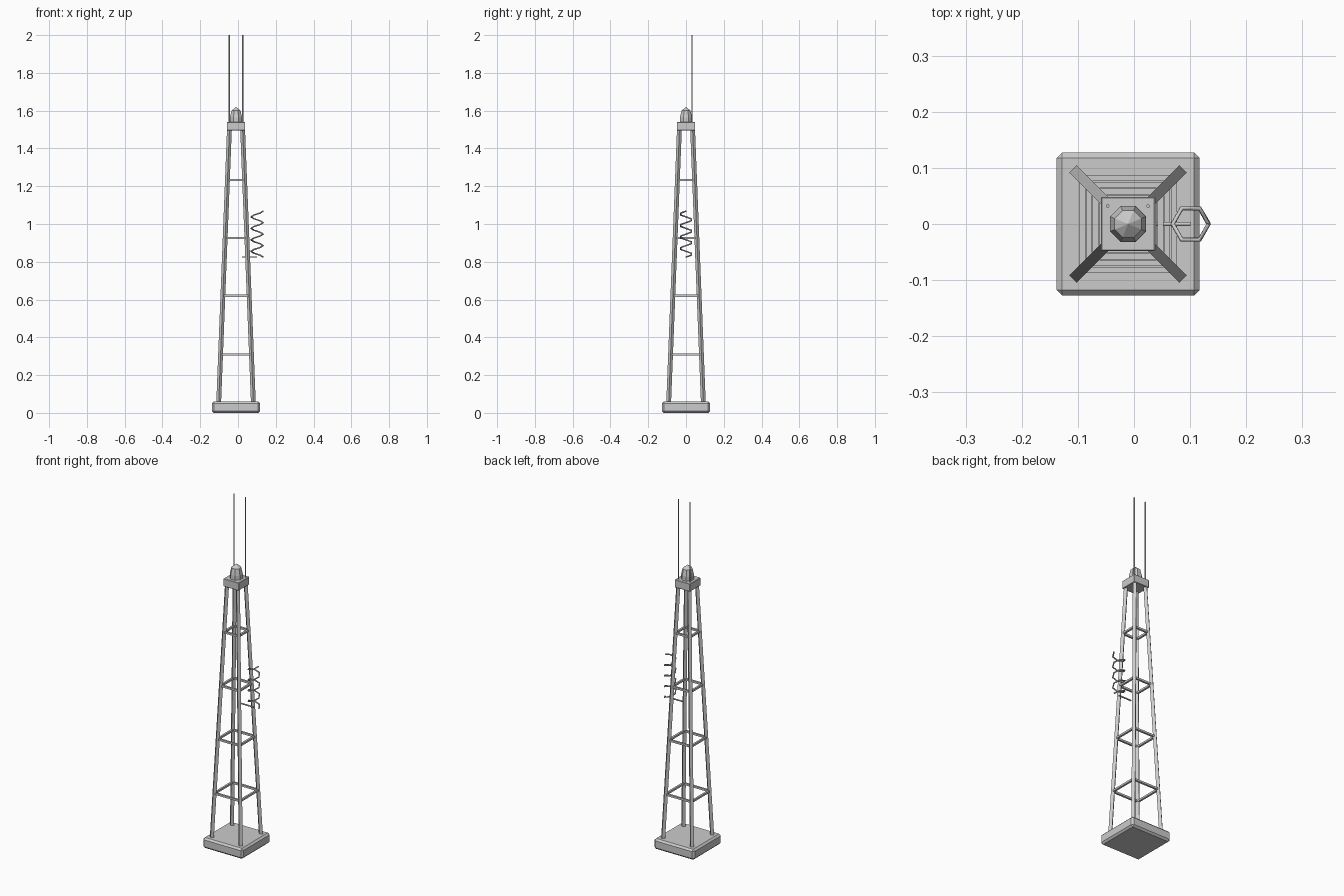
import bpy, bmesh, math
from mathutils import Vector

if "Cube" in bpy.data.objects:
    bpy.data.objects.remove(bpy.data.objects["Cube"])

CX = -0.0105  # tower axis in x


def finish(name, bm):
    bmesh.ops.recalc_face_normals(bm, faces=bm.faces)
    me = bpy.data.meshes.new(name)
    bm.to_mesh(me)
    bm.free()
    ob = bpy.data.objects.new(name, me)
    bpy.context.collection.objects.link(ob)
    return ob


def block(name, size, centre, bevel=0):
    bm = bmesh.new()
    bmesh.ops.create_cube(bm, size=1)
    bmesh.ops.scale(bm, vec=size, verts=bm.verts)
    bmesh.ops.translate(bm, vec=centre, verts=bm.verts)
    if bevel:
        bmesh.ops.bevel(bm, geom=bm.edges[:], offset=bevel, segments=1, affect='EDGES')
    return finish(name, bm)


def loft(name, rings, sides, phase=0.0):
    """Stack of horizontal n-gons, each ring = (x, y, z, radius)."""
    bm = bmesh.new()
    loops = []
    for x, y, z, r in rings:
        loops.append([bm.verts.new((x + r * math.cos(phase + i * math.tau / sides),
                                    y + r * math.sin(phase + i * math.tau / sides), z))
                      for i in range(sides)])
    for a, b in zip(loops, loops[1:]):
        for i in range(sides):
            j = (i + 1) % sides
            bm.faces.new((a[i], a[j], b[j], b[i]))
    bm.faces.new(loops[0])
    bm.faces.new(loops[-1])
    bmesh.ops.remove_doubles(bm, verts=bm.verts, dist=1e-5)
    return finish(name, bm)


def tube(name, points, radius):
    cu = bpy.data.curves.new(name, 'CURVE')
    cu.dimensions = '3D'
    cu.bevel_depth = radius
    cu.bevel_resolution = 1
    cu.use_fill_caps = True
    sp = cu.splines.new('POLY')
    sp.points.add(len(points) - 1)
    for p, co in zip(sp.points, points):
        p.co = (*co, 1)
    ob = bpy.data.objects.new(name, cu)
    bpy.context.collection.objects.link(ob)
    bpy.ops.object.select_all(action='DESELECT')
    ob.select_set(True)
    bpy.context.view_layer.objects.active = ob
    bpy.ops.object.convert(target='MESH')


def leg_offset(z):
    return 0.0915 + (0.035 - 0.0915) * (z - 0.06) / 1.44


# plinth and head platform
block("base_plate", (0.255, 0.255, 0.06), (CX, 0, 0.03), 0.01)
block("head_plate", (0.097, 0.097, 0.045), (CX, 0, 1.5175), 0.002)

# four tapering legs
for sx in (-1, 1):
    for sy in (-1, 1):
        lo, hi = leg_offset(0.05), leg_offset(1.5)
        loft("leg", [(CX + sx * lo, sy * lo, 0.05, 0.0127),
                     (CX + sx * hi, sy * hi, 1.5, 0.0127)], 4)

# square brace rings
for z in (0.31, 0.62, 0.926, 1.233):
    d = leg_offset(z)
    for s in (-1, 1):
        block("brace_x", (2 * d, 0.011, 0.011), (CX, s * d, z))
        block("brace_y", (0.011, 2 * d, 0.011), (CX + s * d, 0, z))

# faceted beacon dome
loft("beacon_dome", [(CX, 0, 1.535, 0.035), (CX, 0, 1.565, 0.0345), (CX, 0, 1.6, 0.026),
                     (CX, 0, 1.62, 0.0)], 8, math.pi / 8)

# whip aerials
for x in (-0.047, 0.025):
    loft("whip_aerial", [(x, 0.032, 1.53, 0.0035), (x, 0.032, 2.0, 0.0035)], 6)

# helical aerial and its mounting arm
N = 24
tube("helix_aerial", [Vector((0.101 + 0.032 * math.cos(i * math.pi / 3),
                              0.028 / 0.866 * math.sin(i * math.pi / 3),
                              0.825 + 0.243 * i / N)) for i in range(N + 1)], 0.004)
tube("helix_arm", [(0.02, 0, 0.825), (0.101, 0, 0.825)], 0.004)
